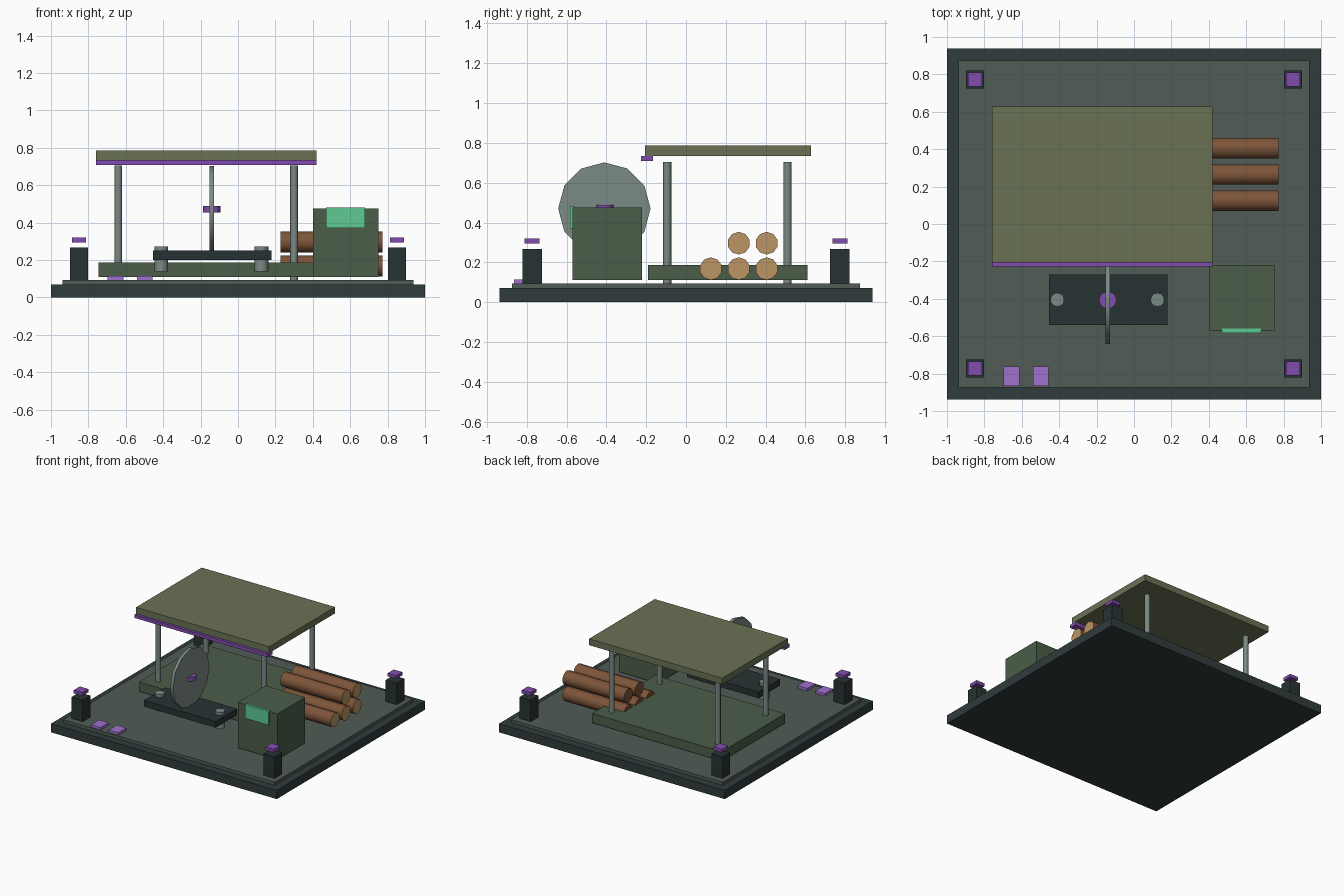
import bpy, math
from mathutils import Matrix

if "Cube" in bpy.data.objects:
    bpy.data.objects.remove(bpy.data.objects["Cube"])


def material(name, r, g, b):
    m = bpy.data.materials.new(name)
    m.diffuse_color = [(c / 255) ** 2.2 for c in (r, g, b)] + [1]
    m.use_nodes = True
    m.node_tree.nodes["Principled BSDF"].inputs["Base Color"].default_value = m.diffuse_color
    return m


DARK = material("dark_steel", 52, 62, 62)
DECK = material("deck_grey", 82, 92, 86)
POST = material("post_dark", 44, 54, 54)
STEEL = material("steel", 122, 136, 131)
GREEN = material("green_paint", 76, 94, 74)
ROOF = material("roof_olive", 106, 113, 86)
PURPLE = material("purple", 128, 78, 172)
LILAC = material("lilac", 160, 112, 205)
SCREEN = material("screen_green", 95, 200, 145)
BARK = material("bark", 124, 85, 60)
WOOD = material("cut_wood", 186, 148, 100)


def box(name, x, y, z, mat):
    """Box from (min, max) ranges on each axis."""
    bpy.ops.mesh.primitive_cube_add(size=1)
    o = bpy.context.object
    o.name = name
    size = Matrix.Diagonal([r[1] - r[0] for r in (x, y, z)] + [1])
    o.data.transform(size)
    o.location = [(r[0] + r[1]) / 2 for r in (x, y, z)]
    o.data.materials.append(mat)
    return o


def cylinder(name, centre, radius, depth, mat, sides=12, axis="Z"):
    bpy.ops.mesh.primitive_cylinder_add(vertices=sides, radius=radius, depth=depth)
    o = bpy.context.object
    o.name = name
    if axis == "X":
        o.data.transform(Matrix.Rotation(math.pi / 2, 4, "Y"))
    o.location = centre
    o.data.materials.append(mat)
    bpy.ops.object.shade_smooth_by_angle(angle=math.radians(50))
    return o


# Base slab and deck
box("base", (-1, 1), (-0.938, 0.938), (0, 0.07), DARK)
box("deck", (-0.938, 0.938), (-0.875, 0.875), (0.07, 0.094), DECK)

# Corner posts with floating lamps
for sx in (-1, 1):
    for sy in (-1, 1):
        x, y = sx * 0.85, sy * 0.773
        box("corner_post", (x - .049, x + .049), (y - .049, y + .049), (0.09, 0.266), POST)
        box("corner_lamp", (x - .038, x + .038), (y - .038, y + .038), (0.294, 0.32), PURPLE)

# Shelter: floor, four posts, roof and front trim
box("shelter_floor", (-0.745, 0.405), (-0.19, 0.61), (0.11, 0.186), GREEN)
for x in (-0.64, 0.30):
    for y in (-0.095, 0.51):
        cylinder("shelter_post", (x, y, 0.399), 0.021, 0.61, STEEL, 8)
box("roof", (-0.76, 0.42), (-0.205, 0.627), (0.735, 0.786), ROOF)
box("roof_trim", (-0.76, 0.42), (-0.226, -0.165), (0.709, 0.735), PURPLE)

# Log pile with pale cut ends on the right
for y, z in ((0.125, 0.168), (0.265, 0.168), (0.405, 0.168), (0.265, 0.296), (0.405, 0.296)):
    log = cylinder("log", (0.5, y, z), 0.057, 0.545, BARK, 10, "X")
    log.data.transform(Matrix.Rotation(math.pi / 10, 4, "X"))
    log.data.materials.append(WOOD)
    for f in log.data.polygons:
        if f.normal.x > 0.9:
            f.material_index = 1

# Control cabinet
box("cabinet", (0.40, 0.75), (-0.57, -0.22), (0.11, 0.475), GREEN)
box("cabinet_screen", (0.47, 0.68), (-0.582, -0.56), (0.37, 0.481), SCREEN)

# Saw table, bolts, blade and hub
box("saw_table", (-0.455, 0.18), (-0.54, -0.27), (0.2, 0.25), POST)
for x in (-0.41, 0.125):
    cylinder("table_bolt", (x, -0.405, 0.206), 0.037, 0.134, STEEL)
cylinder("saw_blade", (-0.14, -0.41, 0.47), 0.232, 0.024, STEEL, 12, "X")
cylinder("blade_hub", (-0.14, -0.407, 0.472), 0.047, 0.034, PURPLE)

# Floor pads
for x in (-0.655, -0.498):
    box("floor_pad", (x - .042, x + .042), (-0.865, -0.762), (0.09, 0.114), LILAC)
